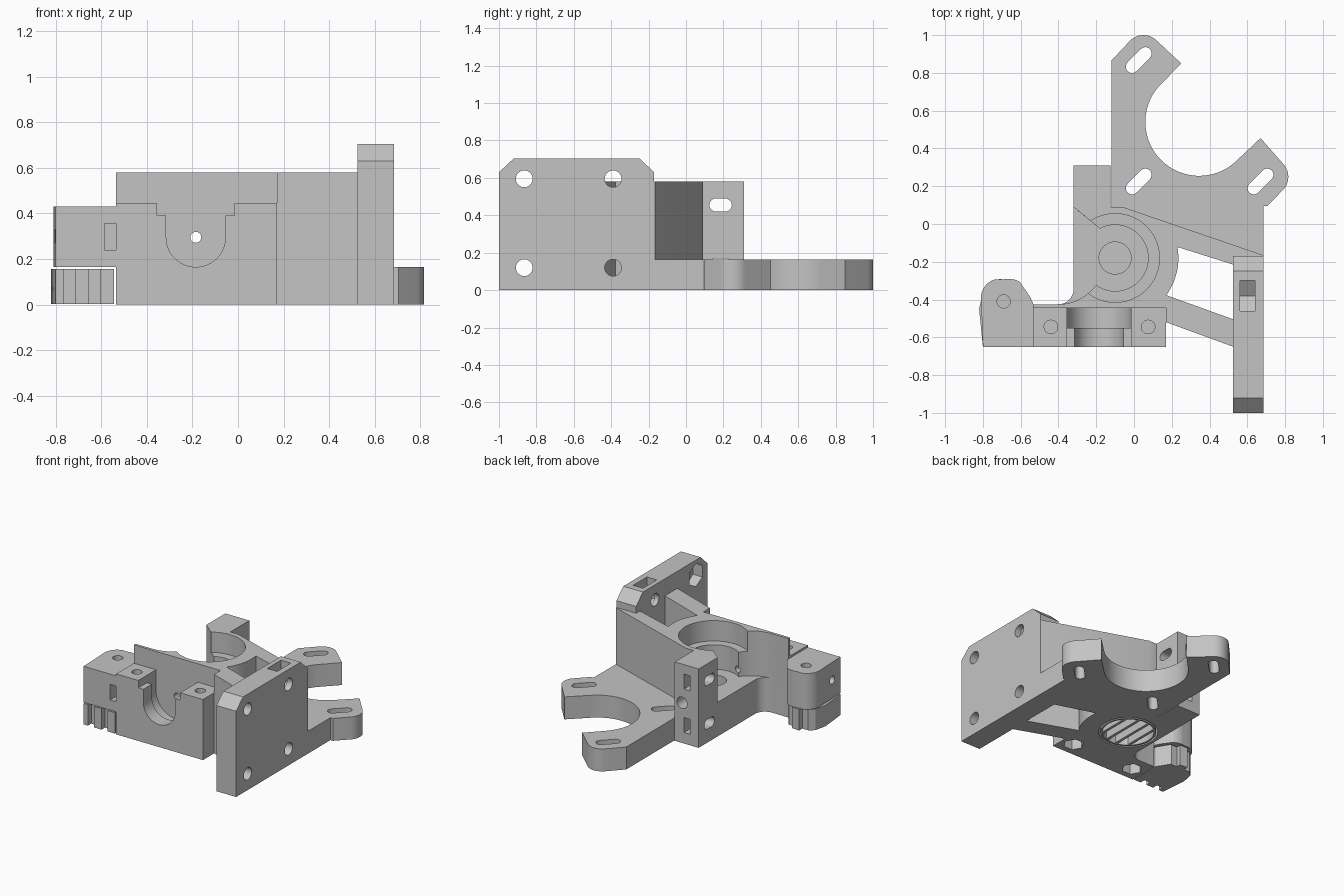
import bpy, bmesh
from math import sin, cos, pi, radians, sqrt

if "Cube" in bpy.data.objects:
    bpy.data.objects.remove(bpy.data.objects["Cube"], do_unlink=True)

grey = bpy.data.materials.new("light_grey")
grey.use_nodes = True
COLOUR = (0.55, 0.55, 0.55, 1)
grey.diffuse_color = COLOUR
grey.node_tree.nodes["Principled BSDF"].inputs["Base Color"].default_value = COLOUR


# 2D outline helpers
def arc(cx, cy, r, a0, a1, n=16):
    angles = [radians(a0 + (a1 - a0) * i / n) for i in range(n + 1)]
    return [(cx + r * cos(a), cy + r * sin(a)) for a in angles]


def circle(cx, cy, r, n=40, start=0):
    return arc(cx, cy, r, start, start + 360, n)[:-1]


def rect(u0, u1, v0, v1):
    return [(u0, v0), (u1, v0), (u1, v1), (u0, v1)]


def slot(cx, cy, half, r, angle):
    dx, dy = half * cos(radians(angle)), half * sin(radians(angle))
    return (arc(cx + dx, cy + dy, r, angle - 90, angle + 90, 10)
            + arc(cx - dx, cy - dy, r, angle + 90, angle + 270, 10))


def prism(name, outline, a, b, axis="z"):
    """Extrude an outline from a to b along an axis."""
    place = {"x": lambda u, v, w: (w, u, v),
             "y": lambda u, v, w: (u, w, v),
             "z": lambda u, v, w: (u, v, w)}[axis]
    bm = bmesh.new()
    low = [bm.verts.new(place(u, v, a)) for u, v in outline]
    high = [bm.verts.new(place(u, v, b)) for u, v in outline]
    bm.faces.new(low)
    bm.faces.new(high)
    for i in range(len(low)):
        j = (i + 1) % len(low)
        bm.faces.new((low[i], low[j], high[j], high[i]))
    bmesh.ops.recalc_face_normals(bm, faces=bm.faces)
    mesh = bpy.data.meshes.new(name)
    bm.to_mesh(mesh)
    bm.free()
    mesh.materials.append(grey)
    ob = bpy.data.objects.new(name, mesh)
    bpy.context.collection.objects.link(ob)
    return ob


def cut(ob, outline, a, b, axis="z"):
    """Subtract a prism from a part."""
    tool = prism("cutter", outline, a, b, axis)
    tool.hide_render = True
    bpy.context.view_layer.objects.active = ob
    mod = ob.modifiers.new("cut", "BOOLEAN")
    mod.operation, mod.solver, mod.object = "DIFFERENCE", "EXACT", tool
    bpy.ops.object.modifier_apply(modifier=mod.name)
    bpy.data.objects.remove(tool, do_unlink=True)


parts = []
BX, BY = -0.10, -0.18          # drive shaft centre
FX, FZ = -0.185, 0.295         # filament path
TOP = 0.58

# Main body with the two ribs that reach the mounting plate
body = prism("main_body", [
    (-0.32, 0.31), (-0.125, 0.31), (-0.125, 0.09), (-0.06, 0.09),
    (0.685, -0.165), (0.685, -0.171), (0.526, -0.171), (0.526, -0.215)]
    + arc(BX, BY, 0.335, 10, -36)
    + [(0.526, -0.505), (0.526, -0.65), (0.17, -0.52), (0.17, -0.65),
       (-0.535, -0.65), (-0.535, -0.425)]
    + arc(-0.40, -0.345, 0.08, -90, 0, 8), 0, TOP)
parts.append(body)
# lowered front, with the stepped U seat
cut(body, rect(-0.6, 0.17, -0.7, -0.445), 0.445, 0.7)
cut(body, rect(-0.355, -0.015, -0.7, -0.445), 0.39, 0.5)
for half, y0, y1 in ((0.13, -0.7, -0.5), (0.17, -0.55, -0.445)):
    cut(body, arc(FX, FZ, half, 180, 360, 24) + [(FX + half, 0.5), (FX - half, 0.5)],
        y0, y1, "y")
# stepped bearing seat from above, pocket from below
for r, z in ((0.235, 0.43), (0.175, 0.25), (0.085, 0.15)):
    cut(body, circle(BX, BY, r, 48), z, 0.7)
cut(body, circle(BX, BY, 0.2, 48), -0.1, 0.12)
# open side for the idler roller
cut(body, [(-0.7, 0.09), (-0.32, 0.09), (-0.1, -0.09), (-0.13, -0.22)]
    + arc(-0.40, -0.18, 0.245, -15, -90, 12) + [(-0.7, -0.425)], 0.25, 0.7)
# filament channel
cut(body, circle(FX, FZ, 0.024, 20), -0.8, 0.5, "y")
cut(body, circle(FX, FZ, 0.042, 24), 0.2, 0.5, "y")
# idler bolt slots and their nut pockets
for z in (0.135, 0.455):
    cut(body, slot(0.185, z, 0.025, 0.035, 0), -0.5, 0, "x")
    cut(body, rect(-0.25, -0.2, z - 0.055, z + 0.055), 0.12, 0.5, "y")
# vertical bolt holes and hexagonal nut traps
for x in (-0.44, 0.075):
    cut(body, circle(x, -0.545, 0.036, 24), 0.1, 0.7)
    cut(body, circle(x, -0.545, 0.07, 6), -0.1, 0.08)

# Support ring and slats in the lower pocket
ring = prism("support_ring", circle(BX, BY, 0.188, 48), 0, 0.121)
cut(ring, circle(BX, BY, 0.175, 48), -0.1, 0.3)
parts.append(ring)
for i in range(4):
    x = -0.12 + 0.08 * i
    half = sqrt(0.178 ** 2 - x ** 2)
    parts.append(prism("support_slat", rect(BX + x - 0.01, BX + x + 0.01, BY - half, BY + half),
                       0.005, 0.121))

# Motor mounting flange
flange = prism("motor_flange", [(-0.12, 0.06), (-0.12, 0.865)]
               + arc(0.05, 0.9, 0.1, 135, 45, 12)
               + [(0.25, 0.85)] + arc(0.345, 0.54, 0.285, 140, 315, 40)
               + [(0.67, 0.455)] + arc(0.717, 0.25, 0.1, 45, -45, 12)
               + [(0.705, 0.095), (0.685, 0.095), (0.685, -0.165),
                  (0.53, -0.165), (0.15, -0.03)], 0, 0.165)
for x, y in ((0.025, 0.868), (0.025, 0.225), (0.67, 0.225)):
    cut(flange, slot(x, y, 0.05, 0.033, 45), -0.1, 0.3)
parts.append(flange)

# Carriage mounting plate
plate = prism("mounting_plate", [(-1, 0), (-0.17, 0), (-0.17, 0.63), (-0.25, 0.705),
                                 (-0.92, 0.705), (-1, 0.63)], 0.525, 0.685, "x")
for y in (-0.865, -0.39):
    for z in (0.12, 0.595):
        cut(plate, circle(y, z, 0.045, 28), 0.4, 0.8, "x")
        if y < -0.5:
            cut(plate, circle(y, z, 0.085, 6, 30), 0.4, 0.6, "x")
cut(plate, [(-0.46, 0.8), (-0.46, 0.56), (-0.38, 0.51), (-0.3, 0.56), (-0.3, 0.8)],
    0.56, 0.64, "x")
parts.append(plate)

# Idler hinge ear
ear = prism("hinge_ear", [(-0.80, -0.65), (-0.53, -0.65), (-0.53, -0.43), (-0.55, -0.385)]
            + arc(-0.665, -0.41, 0.12, 60, 105, 6)
            + arc(-0.71, -0.39, 0.1, 105, 180, 8), 0.165, 0.43)
cut(ear, circle(-0.69, -0.41, 0.035, 24), 0.1, 0.6)
cut(ear, circle(-0.55, 0.3, 0.03, 20), -0.9, -0.6, "x")
cut(ear, rect(-0.585, -0.536, 0.24, 0.355), -0.7, -0.56, "y")
parts.append(ear)

# Faceted support foot under the ear
foot = prism("support_foot", [(-0.80, -0.65), (-0.545, -0.65), (-0.545, -0.42), (-0.62, -0.3),
                              (-0.73, -0.29), (-0.80, -0.36), (-0.82, -0.45)], 0.003, 0.157)
for x in (-0.74, -0.63):
    for y0, y1 in ((-0.7, -0.61), (-0.33, -0.2)):
        cut(foot, rect(x - 0.025, x + 0.025, y0, y1), -0.1, 0.3)
parts.append(foot)

# Smooth round walls, keep edges crisp
for ob in parts:
    bpy.ops.object.select_all(action="DESELECT")
    ob.select_set(True)
    bpy.context.view_layer.objects.active = ob
    bpy.ops.object.shade_smooth_by_angle(angle=radians(25))
